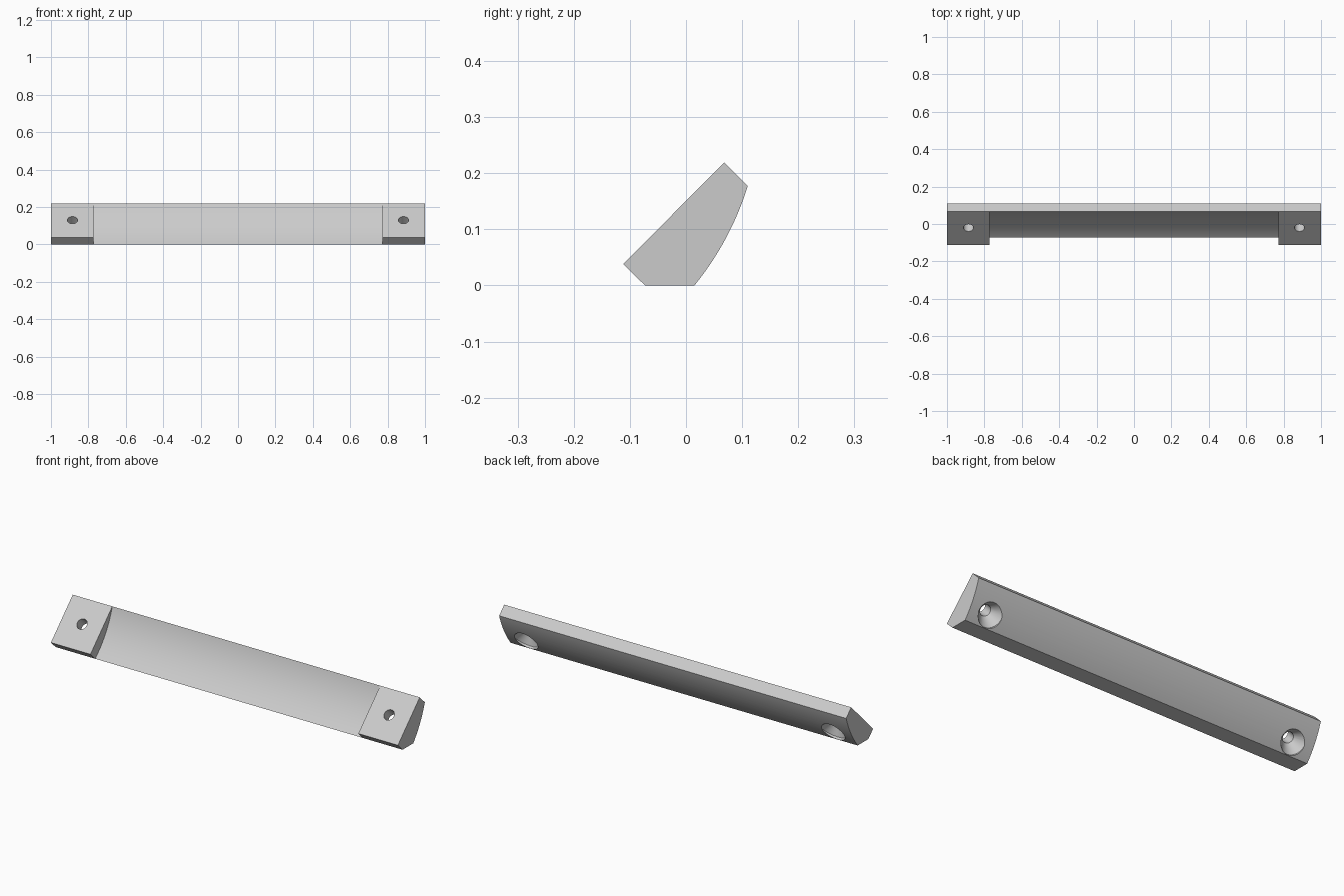
import bpy, bmesh, math
from mathutils import Vector, Matrix

cube = bpy.data.objects.get("Cube")
if cube:
    bpy.data.objects.remove(cube, do_unlink=True)

grey = bpy.data.materials.new("light grey")
grey.use_nodes = True
grey.diffuse_color = (0.6, 0.6, 0.6, 1)
grey.node_tree.nodes["Principled BSDF"].inputs["Base Color"].default_value = (0.6, 0.6, 0.6, 1)


def arc(start, end, radius, steps, extra=0.0):
    """Points (y, z) on an arc bulging to the back, run past both ends by an angle."""
    a, b = Vector(start), Vector(end)
    chord = b - a
    normal = Vector((-chord.y, chord.x)).normalized()
    centre = (a + b) / 2 + normal * math.sqrt(radius ** 2 - chord.length_squared / 4)
    t0 = math.atan2(a.y - centre.y, a.x - centre.x) - extra
    t1 = math.atan2(b.y - centre.y, b.x - centre.x) + extra
    angles = [t0 + (t1 - t0) * i / steps for i in range(steps + 1)]
    return [(centre.x + radius * math.cos(t), centre.y + radius * math.sin(t)) for t in angles]


def add_object(name, bm):
    bmesh.ops.recalc_face_normals(bm, faces=bm.faces)
    mesh = bpy.data.meshes.new(name)
    bm.to_mesh(mesh)
    bm.free()
    mesh.materials.append(grey)
    obj = bpy.data.objects.new(name, mesh)
    bpy.context.collection.objects.link(obj)
    return obj


def extrude_profile(name, points, half):
    """Prism along x from a (y, z) outline."""
    bm = bmesh.new()
    face = bm.faces.new([bm.verts.new((-half, y, z)) for y, z in points])
    new = bmesh.ops.extrude_face_region(bm, geom=[face])["geom"]
    verts = [v for v in new if isinstance(v, bmesh.types.BMVert)]
    bmesh.ops.translate(bm, verts=verts, vec=(2 * half, 0, 0))
    return add_object(name, bm)


def lathe(name, outline, place, segments=40):
    """Turned solid from (radius, height) pairs, starting and ending on the axis."""
    bm = bmesh.new()
    verts = [bm.verts.new((r, 0, h)) for r, h in outline]
    edges = [bm.edges.new(pair) for pair in zip(verts, verts[1:])]
    bmesh.ops.spin(bm, geom=verts + edges, cent=(0, 0, 0), axis=(0, 0, 1),
                   angle=math.tau, steps=segments, use_duplicate=False)
    bmesh.ops.remove_doubles(bm, verts=bm.verts, dist=1e-5)
    bmesh.ops.transform(bm, matrix=place, verts=bm.verts)
    return add_object(name, bm)


# Bar: slanted front, bevelled corners and a bowed back
top_front, bottom_front = (0.068, 0.219), (-0.073, 0.0)
outline = [top_front, (-0.112, 0.038), bottom_front]
outline += arc((0.015, 0.0), (0.11, 0.177), 0.53, 16)
bar = extrude_profile("handle_bar", outline, 1.0)

# Hollow along the middle of the front, leaving a block at each end
hollow = arc(bottom_front, top_front, 0.47, 20, extra=0.04)
hollow += [(-0.2, 0.3), (-0.2, -0.02)]
cutters = [extrude_profile("hollow_cutter", hollow, 0.772)]

# Screw holes square to the slanted front, countersunk from the back
for side, x in (("left", 0.885), ("right", -0.885)):
    place = Matrix.Translation((x, -0.02, 0.13)) @ Matrix.Rotation(math.radians(-135), 4, "X")
    shape = [(0, -0.05), (0.027, -0.05), (0.027, 0.055), (0.065, 0.105), (0.065, 0.2), (0, 0.2)]
    cutters.append(lathe(side + "_screw_hole_cutter", shape, place))

for cutter in cutters:
    cutter.hide_render = True
    cutter.hide_set(True)
    cut = bar.modifiers.new(cutter.name, "BOOLEAN")
    cut.operation, cut.solver, cut.object = "DIFFERENCE", "EXACT", cutter

# Apply the cuts, then shade smoothly with sharp edges
bpy.ops.object.select_all(action="DESELECT")
bar.select_set(True)
bpy.context.view_layer.objects.active = bar
for modifier in list(bar.modifiers):
    bpy.ops.object.modifier_apply(modifier=modifier.name)
bpy.ops.object.shade_smooth_by_angle(angle=math.radians(25))
for cutter in cutters:
    bpy.data.objects.remove(cutter, do_unlink=True)
